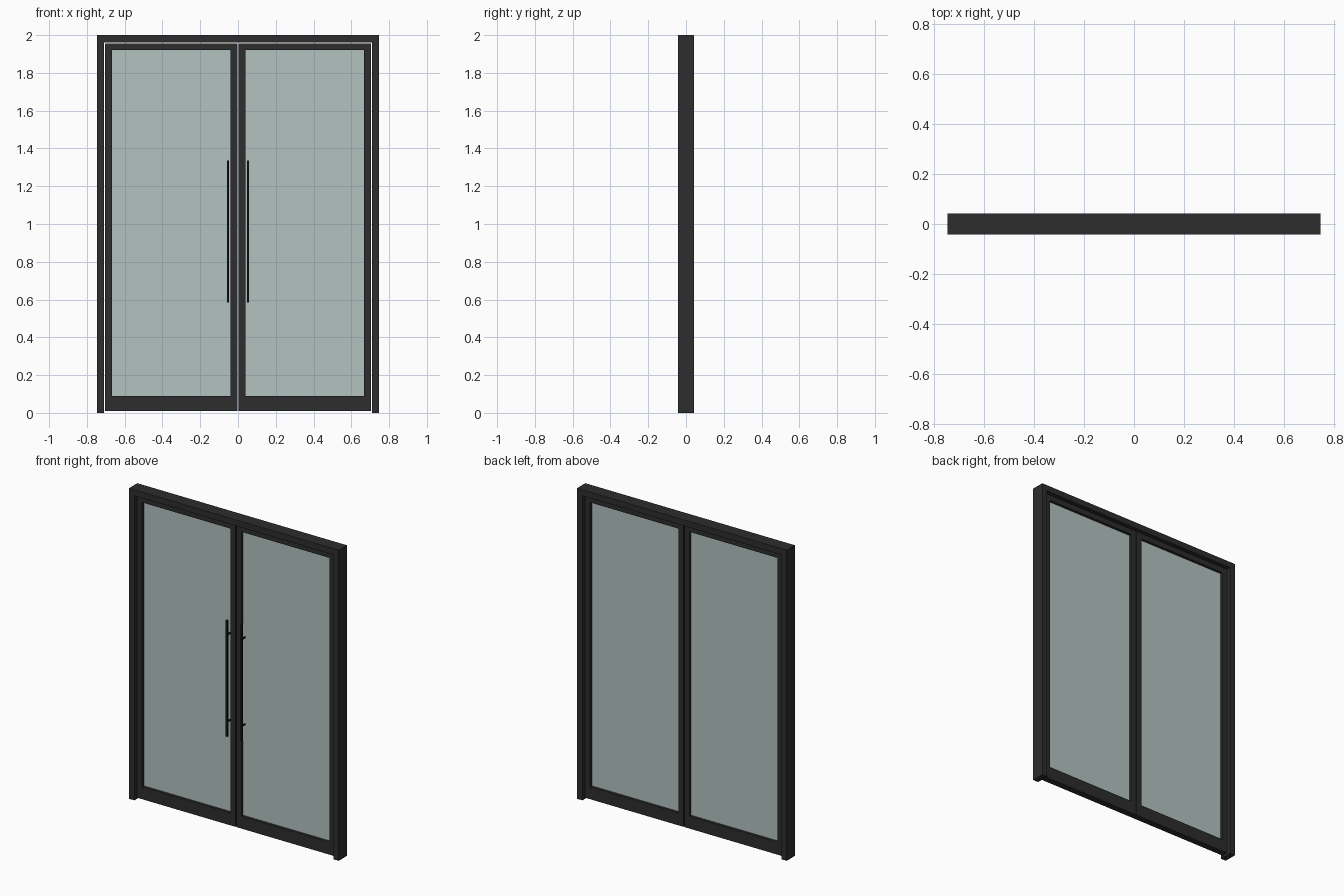
import bpy
import bmesh
from mathutils import Matrix, Vector

if "Cube" in bpy.data.objects:
    bpy.data.objects.remove(bpy.data.objects["Cube"])


def material(name, rgb):
    m = bpy.data.materials.new(name)
    m.diffuse_color = (*rgb, 1.0)
    m.use_nodes = True
    m.node_tree.nodes["Principled BSDF"].inputs["Base Color"].default_value = m.diffuse_color
    return m


FRAME = material("charcoal metal", (0.026, 0.026, 0.026))
GLASS = material("pale green glass", (0.445, 0.54, 0.53))
BLACK = material("black metal", (0.008, 0.008, 0.008))


def finish(name, bm, mat):
    bmesh.ops.recalc_face_normals(bm, faces=bm.faces[:])
    mesh = bpy.data.meshes.new(name)
    bm.to_mesh(mesh)
    bm.free()
    mesh.materials.append(mat)
    obj = bpy.data.objects.new(name, mesh)
    bpy.context.collection.objects.link(obj)
    return obj


def box(name, x, y, z, mat):
    """Box given by its (low, high) span on each axis."""
    bm = bmesh.new()
    size = [b - a for a, b in (x, y, z)]
    mid = Vector([(a + b) / 2 for a, b in (x, y, z)])
    bmesh.ops.create_cube(bm, size=1, matrix=Matrix.Translation(mid) @ Matrix.Diagonal((*size, 1)))
    return finish(name, bm, mat)


def extruded(name, loops, y, mat):
    """Solid from matching outer and inner (x, z) loops; an open pair makes an arch."""
    outer, inner, closed = loops
    bm = bmesh.new()
    n = len(outer)
    # Front and back copies of both loops
    o, i = ([[bm.verts.new((px, py, pz)) for px, pz in loop] for py in y] for loop in (outer, inner))
    for k in range(n if closed else n - 1):
        j = (k + 1) % n
        for s in (0, 1):
            bm.faces.new((o[s][k], o[s][j], i[s][j], i[s][k]))
        for v in (o, i):
            bm.faces.new((v[0][k], v[0][j], v[1][j], v[1][k]))
    if not closed:
        for k in (0, n - 1):
            bm.faces.new((o[0][k], i[0][k], i[1][k], o[1][k]))
    return finish(name, bm, mat)


def rect(x0, x1, z0, z1):
    return [(x0, z0), (x0, z1), (x1, z1), (x1, z0)]


# Outer door frame: two jambs and a head, open at the floor
extruded("door_frame", (rect(-0.747, 0.747, 0, 2), rect(-0.709, 0.709, 0, 1.961), False),
         (-0.042, 0.042), FRAME)

for side, s in (("left", -1), ("right", 1)):
    def span(a, b):
        return tuple(sorted((s * a, s * b)))

    # Door leaf with a deeper bottom rail
    extruded(f"{side}_leaf", (rect(*span(0.003, 0.704), 0.01, 1.956),
                              rect(*span(0.04, 0.668), 0.09, 1.921), True),
             (-0.021, 0.021), FRAME)
    # Glass pane
    box(f"{side}_glass", span(0.04, 0.668), (-0.004, 0.004), (0.09, 1.921), GLASS)
    # Long pull handle on the front, with two standoffs
    box(f"{side}_handle", span(0.047, 0.058), (-0.042, -0.031), (0.585, 1.335), BLACK)
    for level, z in (("lower", 0.68), ("upper", 1.24)):
        box(f"{side}_{level}_handle_mount", span(0.049, 0.056), (-0.032, -0.004),
            (z - 0.004, z + 0.004), BLACK)
